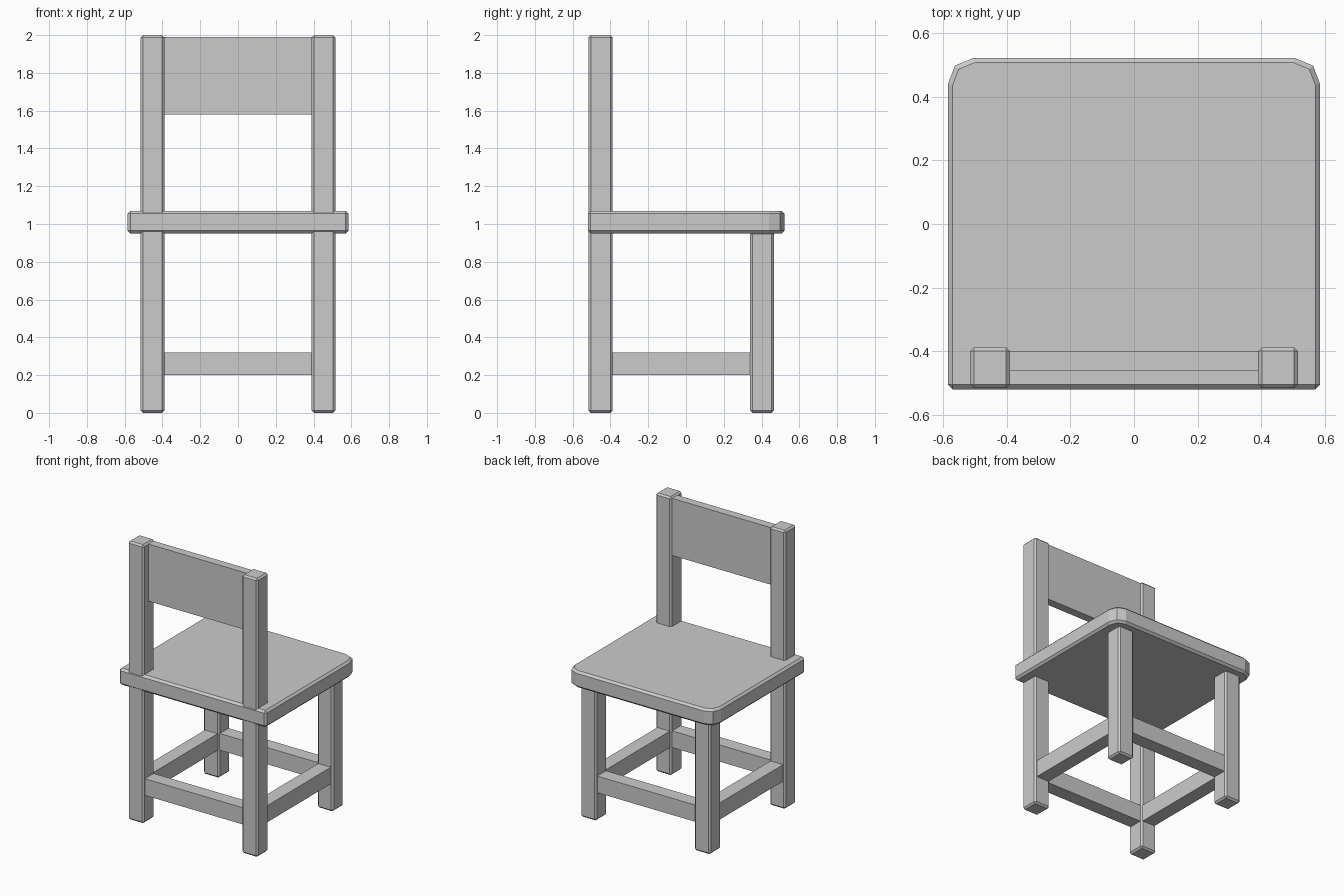
import bpy, bmesh

if "Cube" in bpy.data.objects:
    bpy.data.objects.remove(bpy.data.objects["Cube"])


def finish(name, bm, bevel=0):
    bmesh.ops.recalc_face_normals(bm, faces=bm.faces)
    mesh = bpy.data.meshes.new(name)
    bm.to_mesh(mesh)
    bm.free()
    ob = bpy.data.objects.new(name, mesh)
    bpy.context.collection.objects.link(ob)
    if bevel:
        mod = ob.modifiers.new("chamfer", 'BEVEL')
        mod.width = bevel
        mod.segments = 1
        mod.limit_method = 'ANGLE'
        mod.angle_limit = 0.9
    return ob


def box(name, x, y, z, bevel=0):
    bm = bmesh.new()
    bmesh.ops.create_cube(bm, size=1)
    for v in bm.verts:
        v.co = [a + (b - a) * (c + 0.5) for (a, b), c in zip((x, y, z), v.co)]
    return finish(name, bm, bevel)


# Seat: outline with clipped far corners, chamfered rims
half = [(0.585, -0.52), (0.585, 0.44), (0.563, 0.498), (0.505, 0.522)]
outline = half + [(-x, y) for x, y in reversed(half)]
bm = bmesh.new()
face = bm.faces.new([bm.verts.new((x, y, 0.95)) for x, y in outline])
ext = bmesh.ops.extrude_face_region(bm, geom=[face])
for v in ext["geom"]:
    if isinstance(v, bmesh.types.BMVert):
        v.co.z = 1.07
finish("seat", bm, 0.015)

# Legs: tall ones carry the backrest
for side, s in (("left", -1), ("right", 1)):
    x = sorted((s * 0.39, s * 0.515))
    box("backrest_leg_" + side, x, (-0.516, -0.388), (0, 2), 0.012)
    box("short_leg_" + side, x, (0.34, 0.465), (0, 0.96), 0.012)
    # Side stretchers
    x = sorted((s * 0.40, s * 0.50))
    box("side_stretcher_" + side, x, (-0.40, 0.35), (0.2, 0.32))

# Cross stretchers and backrest panel
box("backrest_side_stretcher", (-0.40, 0.40), (-0.50, -0.40), (0.2, 0.32))
box("open_side_stretcher", (-0.40, 0.40), (0.35, 0.45), (0.2, 0.32))
box("backrest_panel", (-0.40, 0.40), (-0.46, -0.40), (1.58, 1.99))
